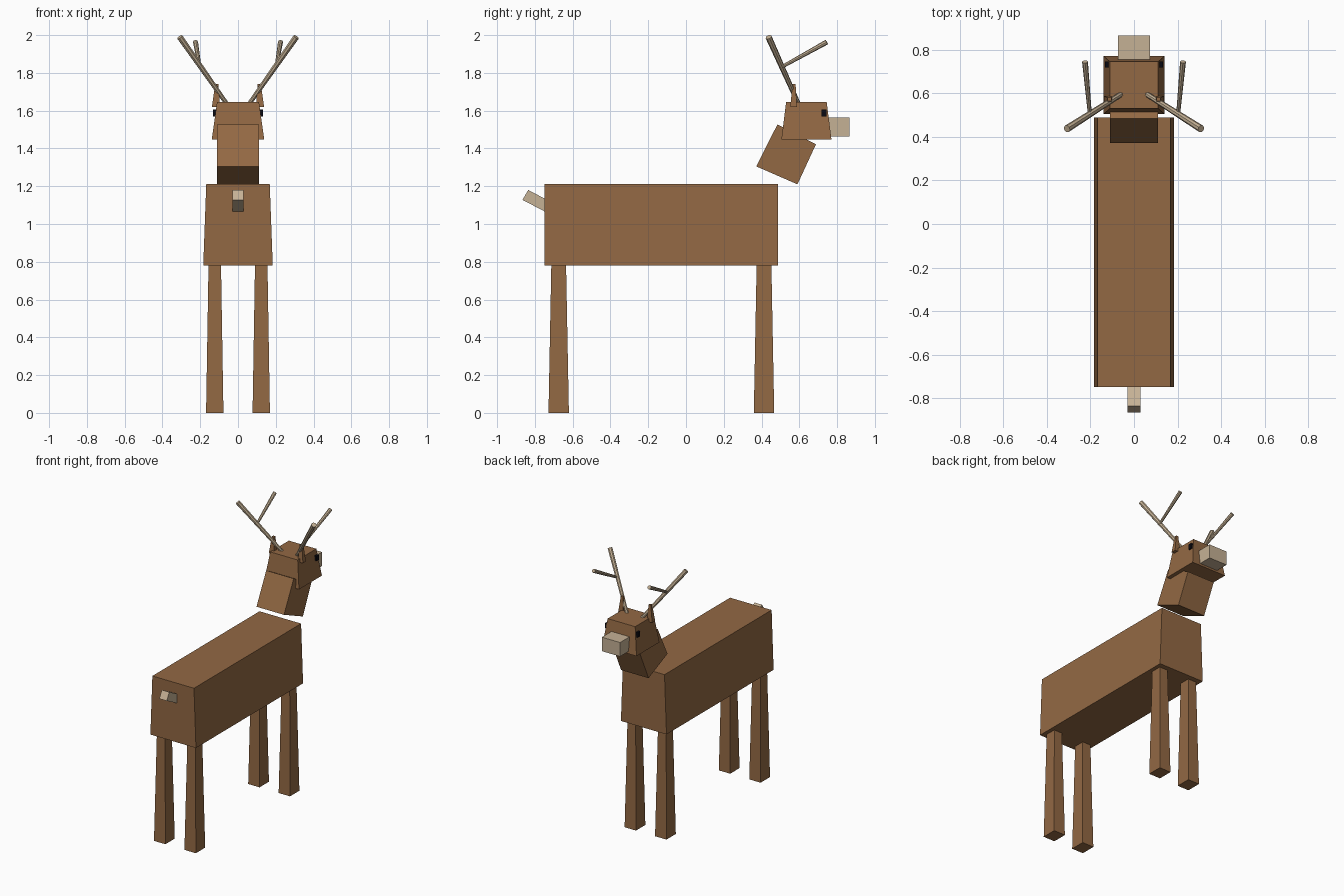
import bpy, bmesh
from mathutils import Vector

if "Cube" in bpy.data.objects:
    bpy.data.objects.remove(bpy.data.objects["Cube"])


def material(name, rgb):
    m = bpy.data.materials.new(name)
    m.diffuse_color = (*rgb, 1)
    m.use_nodes = True
    m.node_tree.nodes["Principled BSDF"].inputs["Base Color"].default_value = m.diffuse_color
    return m


BROWN = material("brown fur", (0.29, 0.14, 0.057))
TAN = material("pale tan", (0.56, 0.44, 0.30))
BLACK = material("eye black", (0.003, 0.003, 0.006))


def finish(name, bm, mat):
    bmesh.ops.recalc_face_normals(bm, faces=bm.faces)
    me = bpy.data.meshes.new(name)
    bm.to_mesh(me)
    bm.free()
    me.materials.append(mat)
    ob = bpy.data.objects.new(name, me)
    bpy.context.collection.objects.link(ob)
    return ob


def block(name, mat, low, high, z0, z1):
    """Tapered box; low and high are (x0, x1, y0, y1) of the end rectangles."""
    bm = bmesh.new()
    rings = []
    for (x0, x1, y0, y1), z in ((low, z0), (high, z1)):
        rings.append([bm.verts.new((x, y, z)) for x, y in
                      ((x0, y0), (x1, y0), (x1, y1), (x0, y1))])
    a, b = rings
    bm.faces.new(a)
    bm.faces.new(b)
    for i in range(4):
        j = (i + 1) % 4
        bm.faces.new((a[i], a[j], b[j], b[i]))
    return finish(name, bm, mat)


def prism(name, mat, profile, half):
    """Side profile in (y, z) extruded across x."""
    bm = bmesh.new()
    f = bm.faces.new([bm.verts.new((-half, y, z)) for y, z in profile])
    ext = bmesh.ops.extrude_face_region(bm, geom=[f])["geom"]
    bmesh.ops.translate(bm, vec=(2 * half, 0, 0),
                        verts=[v for v in ext if isinstance(v, bmesh.types.BMVert)])
    return finish(name, bm, mat)


def rod(name, mat, p, q, r0, r1):
    """Tapered eight-sided rod from p to q."""
    p, q = Vector(p), Vector(q)
    bm = bmesh.new()
    bmesh.ops.create_cone(bm, cap_ends=True, segments=8, radius1=r0, radius2=r1,
                          depth=(q - p).length)
    mat4 = (q - p).to_track_quat('Z', 'Y').to_matrix().to_4x4()
    mat4.translation = (p + q) / 2
    bm.transform(mat4)
    return finish(name, bm, mat)


# Body, neck, head, snout and tail
block("body", BROWN, (-0.184, 0.184, -0.748, 0.488), (-0.168, 0.168, -0.748, 0.488), 0.78, 1.212)
prism("neck", BROWN, [(0.372, 1.305), (0.59, 1.21), (0.688, 1.422), (0.484, 1.527)], 0.111)
block("head", BROWN, (-0.139, 0.139, 0.505, 0.77), (-0.111, 0.111, 0.53, 0.745), 1.447, 1.645)
block("snout", TAN, (-0.073, 0.073, 0.74, 0.865), (-0.073, 0.073, 0.74, 0.865), 1.463, 1.565)
prism("tail", TAN, [(-0.866, 1.128), (-0.835, 1.18), (-0.74, 1.13), (-0.74, 1.062)], 0.03)

for s, side in ((-1, "left"), (1, "right")):
    # Legs, slightly wider at the foot
    for y, end in ((-0.674, "rear"), (0.413, "front")):
        x = s * 0.123
        block(f"{end}_leg_{side}", BROWN,
              (x - 0.046, x + 0.046, y - 0.054, y + 0.054),
              (x - 0.033, x + 0.033, y - 0.039, y + 0.039), 0, 0.785)
    # Ears
    block(f"ear_{side}", BROWN, (s * 0.095, s * 0.138, 0.552, 0.587),
          (s * 0.104, s * 0.121, 0.564, 0.58), 1.62, 1.742)
    # Eyes
    x = s * 0.12
    e = (x - 0.012, x + 0.012, 0.718, 0.745)
    block(f"eye_{side}", BLACK, e, e, 1.57, 1.607)
    # Antler beam and tine
    rod(f"antler_{side}", TAN, (s * 0.055, 0.598, 1.63), (s * 0.308, 0.437, 1.99), 0.012, 0.017)
    rod(f"antler_tine_{side}", TAN, (s * 0.203, 0.508, 1.832), (s * 0.225, 0.745, 1.963), 0.009, 0.0135)
